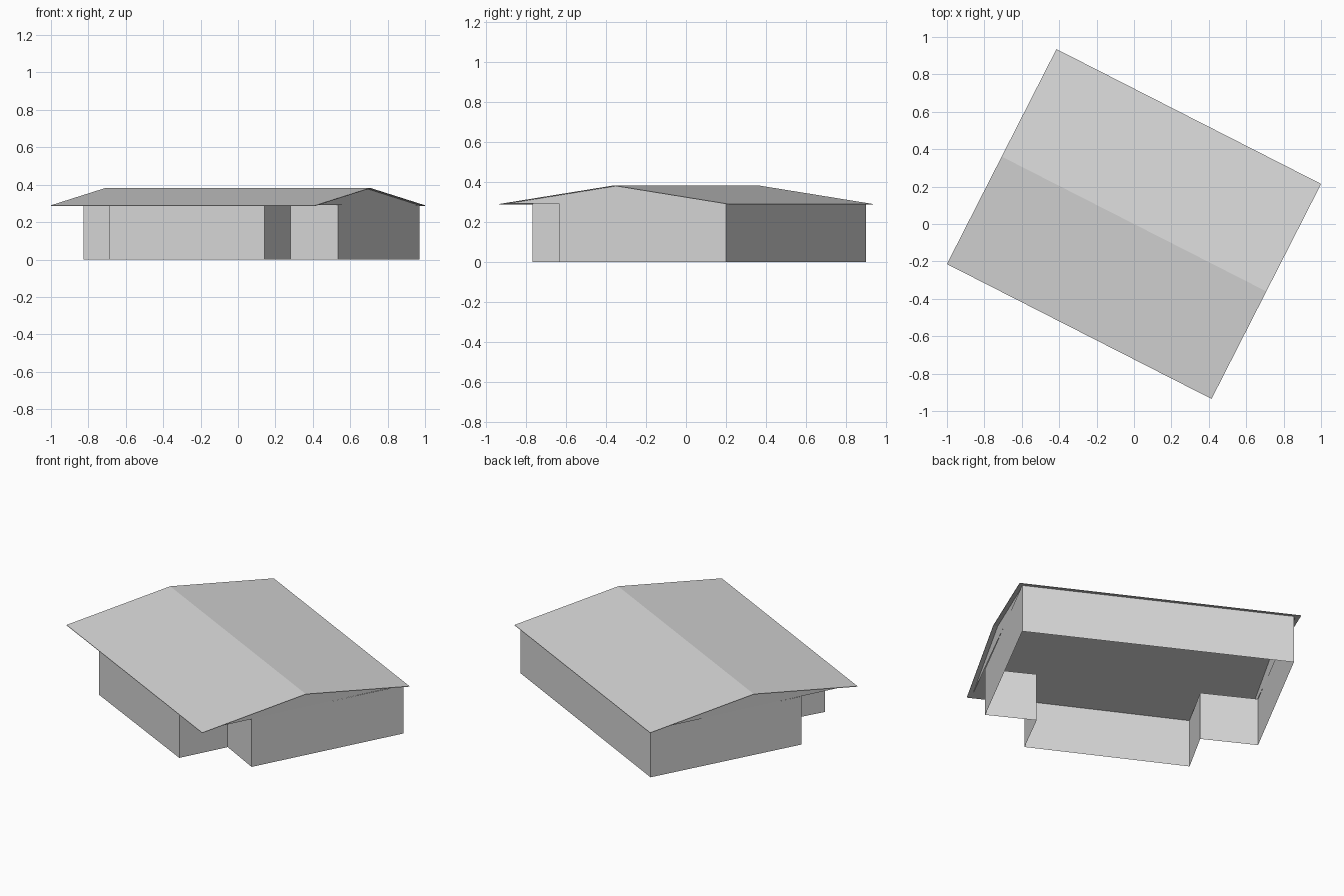
import bpy
import bmesh
from math import radians
from mathutils import Matrix

cube = bpy.data.objects.get("Cube")
if cube:
    bpy.data.objects.remove(cube, do_unlink=True)

# One plain colour for the whole building
GREY = (0.69, 0.69, 0.69, 1)
grey = bpy.data.materials.new("light_grey")
grey.use_nodes = True
grey.diffuse_color = GREY
grey.node_tree.nodes["Principled BSDF"].inputs["Base Color"].default_value = GREY

# Sizes in the building's own frame: ridge along x, gables at both ends
TURN = Matrix.Rotation(radians(-27), 4, "Z")
ROOF_X, ROOF_Y, ROOF_THICK = 0.794, 0.645, 0.003
GABLE_X, GABLE_Y = 0.769, 0.62
EAVE, RIDGE = 0.29, 0.383

# Slightly irregular footprint with a recess at both front corners
FOOTPRINT = [(-0.457, -0.622), (0.475, -0.618), (0.476, -0.317), (0.765, -0.322),
             (0.773, 0.619), (-0.758, 0.624), (-0.771, -0.309), (-0.446, -0.314)]

# Walls and gables end halfway into the roof slab
GABLE_TOP = RIDGE - ROOF_THICK / 2
WALL_TOP = GABLE_TOP - (RIDGE - EAVE) * GABLE_Y / ROOF_Y


def make_object(name, build):
    bm = bmesh.new()
    build(bm)
    bmesh.ops.transform(bm, matrix=TURN, verts=bm.verts)
    mesh = bpy.data.meshes.new(name)
    bm.to_mesh(mesh)
    bm.free()
    mesh.materials.append(grey)
    obj = bpy.data.objects.new(name, mesh)
    bpy.context.collection.objects.link(obj)
    return obj


def add_face(bm, points):
    return bm.faces.new([bm.verts.new(p) for p in points])


# Outer walls, open at the bottom and up into the roof
def walls(bm):
    verts = [bm.verts.new((x, y, 0)) for x, y in FOOTPRINT]
    edges = [bm.edges.new((a, b)) for a, b in zip(verts, verts[1:] + verts[:1])]
    top = bmesh.ops.extrude_edge_only(bm, edges=edges)["geom"]
    raised = [g for g in top if isinstance(g, bmesh.types.BMVert)]
    bmesh.ops.translate(bm, verts=raised, vec=(0, 0, WALL_TOP))
    bmesh.ops.recalc_face_normals(bm, faces=bm.faces)


# Gable triangles above both end walls
def gables(bm):
    for side in (1, -1):
        add_face(bm, [(side * GABLE_X, -side * GABLE_Y, WALL_TOP),
                      (side * GABLE_X, side * GABLE_Y, WALL_TOP),
                      (side * GABLE_X, 0, GABLE_TOP)])


# Thin pitched roof slab overhanging all round
def roof(bm):
    pitch = [(-ROOF_Y, EAVE), (0, RIDGE), (ROOF_Y, EAVE)]
    profile = pitch + [(y, z - ROOF_THICK) for y, z in reversed(pitch)]
    end = add_face(bm, [(-ROOF_X, y, z) for y, z in profile])
    slab = bmesh.ops.extrude_face_region(bm, geom=[end], use_keep_orig=True)["geom"]
    moved = [g for g in slab if isinstance(g, bmesh.types.BMVert)]
    bmesh.ops.translate(bm, verts=moved, vec=(2 * ROOF_X, 0, 0))
    bmesh.ops.recalc_face_normals(bm, faces=bm.faces)


for part_name, builder in (("outer_walls", walls), ("gables", gables), ("roof", roof)):
    make_object(part_name, builder)
